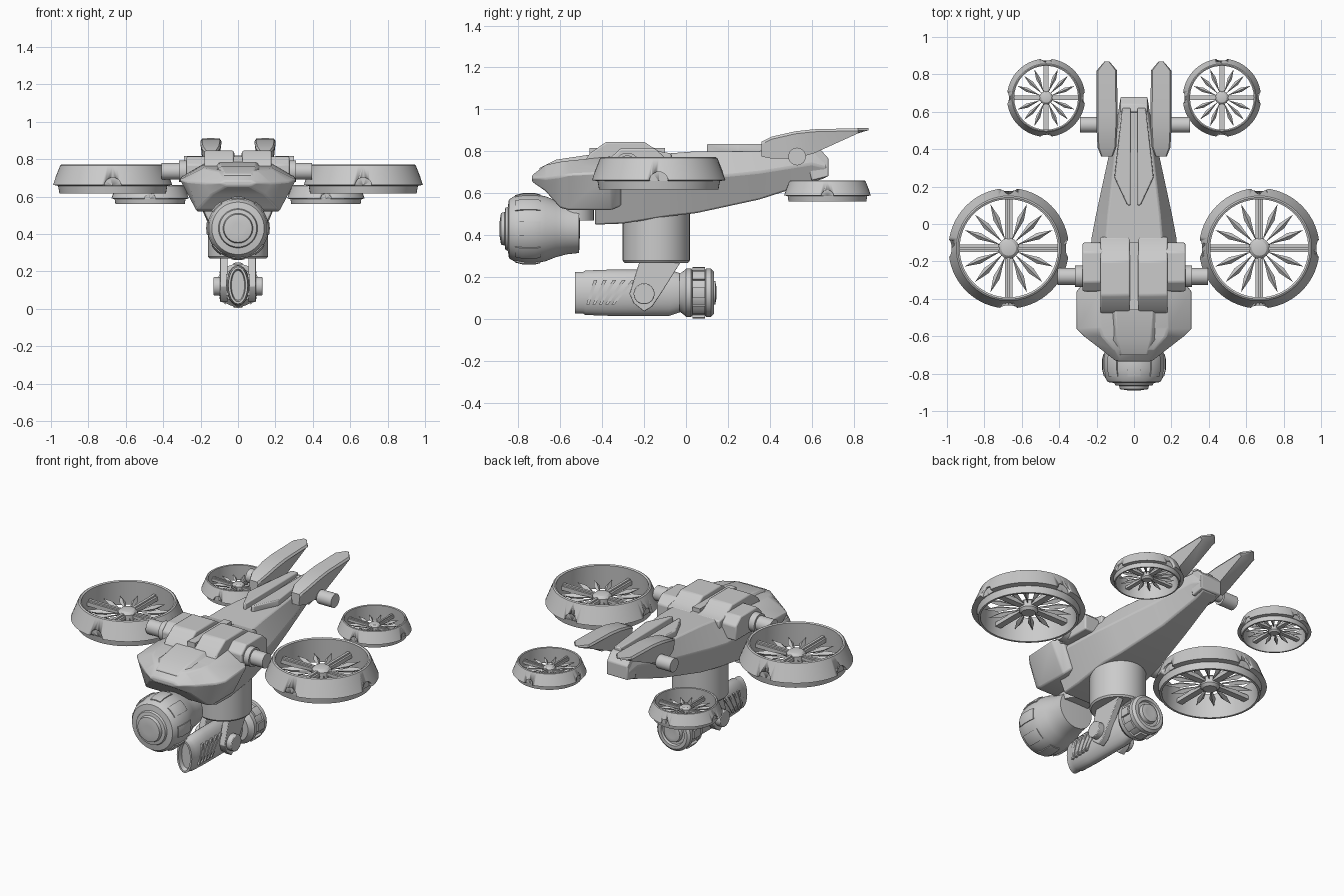
import bpy, bmesh
from math import sin, cos, pi, radians
from mathutils import Matrix, Vector

old = bpy.data.objects.get("Cube")
if old:
    bpy.data.objects.remove(old)

grey = bpy.data.materials.new("light grey")
grey.use_nodes = True
grey.diffuse_color = (0.6, 0.6, 0.6, 1)
grey.node_tree.nodes["Principled BSDF"].inputs["Base Color"].default_value = (0.6, 0.6, 0.6, 1)

T = Matrix.Translation
ALONG_Y = Matrix.Rotation(-pi / 2, 4, 'X')   # local z becomes +y
ALONG_X = Matrix.Rotation(pi / 2, 4, 'Y')    # local z becomes +x


def finish(bm, name, bevel=0):
    bmesh.ops.remove_doubles(bm, verts=bm.verts, dist=1e-5)
    bmesh.ops.recalc_face_normals(bm, faces=bm.faces)
    me = bpy.data.meshes.new(name)
    bm.to_mesh(me)
    bm.free()
    me.materials.append(grey)
    ob = bpy.data.objects.new(name, me)
    bpy.context.collection.objects.link(ob)
    bpy.ops.object.select_all(action='DESELECT')
    ob.select_set(True)
    bpy.context.view_layer.objects.active = ob
    if bevel:
        mod = ob.modifiers.new("edge", 'BEVEL')
        mod.width = bevel
        mod.segments = 2
        mod.limit_method = 'ANGLE'
    bpy.ops.object.shade_smooth_by_angle(angle=radians(32))
    return ob


def skin(bm, rings, wrap=False, caps=True):
    """Join equal closed rings of points with quads."""
    rows = [[bm.verts.new(p) for p in ring] for ring in rings]
    pairs = list(zip(rows, rows[1:])) + ([(rows[-1], rows[0])] if wrap else [])
    for a, b in pairs:
        for i in range(len(a)):
            j = (i + 1) % len(a)
            bm.faces.new((a[i], a[j], b[j], b[i]))
    if caps and not wrap:
        bm.faces.new(rows[0])
        bm.faces.new(rows[-1])


def revolve(bm, prof, mat, segs=48, start=0, sweep=360):
    """Turn a closed (radius, height) profile about local z."""
    full = sweep == 360
    rings = []
    for k in range(segs if full else segs + 1):
        a = radians(start + sweep * k / segs)
        rings.append([mat @ Vector((r * cos(a), r * sin(a), z)) for r, z in prof])
    skin(bm, rings, wrap=full)


def tube(bm, mat, r, z0, z1, segs=32):
    revolve(bm, [(0, z0), (r, z0), (r, z1), (0, z1)], mat, segs)


def prism(bm, pts, x0, x1):
    """Side outline of (y, z) points pushed from x0 to x1."""
    skin(bm, [[(x, y, z) for y, z in pts] for x in (x0, x1)])


def box(bm, x0, x1, y0, y1, z0, z1):
    prism(bm, [(y0, z0), (y1, z0), (y1, z1), (y0, z1)], x0, x1)


def loft(bm, stations):
    """Stations (y, xb, zb, xm, zm, xt, zt), mirrored across x."""
    rings = []
    for y, xb, zb, xm, zm, xt, zt in stations:
        half = [(xb, zb), (xm, zm), (xt, zt)]
        rings.append([(x, y, z) for x, z in half] + [(-x, y, z) for x, z in half[::-1]])
    skin(bm, rings)


# Fuselage
bm = bmesh.new()
loft(bm, [(-.435, .15, .45, .24, .64, .17, .77), (-.3, .16, .455, .24, .66, .17, .79),
          (-.08, .16, .49, .23, .66, .15, .79), (.05, .14, .505, .205, .67, .14, .80),
          (.35, .085, .57, .14, .70, .105, .80), (.6, .05, .65, .085, .74, .07, .81),
          (.67, .05, .675, .075, .72, .065, .765)])
finish(bm, "fuselage", .008)

# Hood with flared sides and beak
bm = bmesh.new()
loft(bm, [(-.735, .06, .655, .1, .67, .07, .685), (-.67, .14, .61, .18, .67, .11, .735),
          (-.6, .215, .53, .27, .68, .17, .75), (-.56, .22, .52, .31, .69, .18, .755),
          (-.36, .22, .52, .31, .70, .18, .775), (-.31, .2, .54, .27, .70, .17, .78)])
finish(bm, "hood", .008)
bm = bmesh.new()
loft(bm, [(-.7, .05, .66, .09, .70, .07, .72), (-.62, .08, .70, .12, .74, .09, .76),
          (-.45, .1, .72, .13, .75, .1, .785)])
finish(bm, "brow_plate", .005)

# Cabin armour, side mounts, arms and spine plates
for side, s in (("left", 1), ("right", -1)):
    bm = bmesh.new()
    prism(bm, [(-.49, .74), (-.46, .79), (-.38, .845), (-.2, .845), (-.13, .80), (-.07, .79), (-.07, .74)],
          s * .022, s * .18)
    finish(bm, side + "_cabin_panel", .008)
    bm = bmesh.new()
    prism(bm, [(-.36, .68), (-.36, .77), (-.31, .815), (-.15, .815), (-.1, .77), (-.1, .68)],
          s * .16, s * .275)
    finish(bm, side + "_arm_mount", .008)
    bm = bmesh.new()
    tube(bm, T((s * .33, -.28, .735)) @ ALONG_X, .045, -.08, .065)
    tube(bm, T((s * .285, -.28, .735)) @ ALONG_X, .058, -.03, .025)
    finish(bm, side + "_front_arm")
    bm = bmesh.new()
    tube(bm, T((s * .2, .53, .775)) @ ALONG_X, .028, -.08, .1)
    tube(bm, T((s * .245, .53, .775)) @ ALONG_X, .042, -.045, .055)
    finish(bm, side + "_rear_arm")
    bm = bmesh.new()
    plan = [(.018, .62), (.062, .62), (.105, .25), (.035, .1), (.018, .1)]
    skin(bm, [[(s * x, y, z) for x, y in plan] for z in (.77, .835)])
    finish(bm, side + "_spine_plate", .006)

    # Tail fin: swept sections ending in a blunt chevron
    bm = bmesh.new()
    rings = []
    for y, w, zb, zt in ((.36, .03, .775, .845), (.41, .05, .765, .87), (.52, .056, .765, .895),
                         (.61, .056, .79, .905), (.82, .055, .885, .91), (.87, .012, .906, .912)):
        c = .145
        rings.append([(s * (c + dx * w), y, z) for dx, z in
                      ((-.75, zb), (.75, zb), (1, zt - .012), (.85, zt), (-.85, zt), (-1, zt - .012))])
    skin(bm, rings)
    finish(bm, side + "_tail_fin")

bm = bmesh.new()
box(bm, -.025, .025, -.46, -.1, .74, .815)
finish(bm, "cabin_rib")
bm = bmesh.new()
prism(bm, [(.58, .74), (.6, .82), (.64, .81), (.68, .765), (.68, .68), (.6, .66)], -.072, .072)
finish(bm, "tail_block", .006)


# Ducted rotors
def rotor(name, x, y, z, k):
    base = T((x, y, z)) @ Matrix.Scale(k, 4)
    bm = bmesh.new()
    revolve(bm, [(.262, .15), (.272, .155), (.28, .15), (.322, .045), (.292, .04), (.285, 0), (.272, 0)],
            base, 64)
    for q in range(4):   # raised skirt panels
        revolve(bm, [(.272, .13), (.276, .155), (.285, .151), (.33, .038), (.3, .036)],
                base, 12, 20 + 90 * q, 50)
    ring = finish(bm, name + "_duct")
    cut = bmesh.new()
    for q in range(4):
        tube(cut, base @ Matrix.Rotation(q * pi / 2, 4, 'Z') @ T((0, 0, .04)) @ ALONG_X, .045, .296, .4, 20)
    cutter = finish(cut, name + "_notch_cutter")
    mod = ring.modifiers.new("notches", 'BOOLEAN')
    mod.object = cutter
    mod.solver = 'EXACT'
    bpy.context.view_layer.objects.active = ring
    bpy.ops.object.modifier_apply(modifier="notches")
    bpy.data.objects.remove(cutter)

    bm = bmesh.new()
    revolve(bm, [(0, .03), (.04, .03), (.055, .045), (.055, .085), (.04, .1), (0, .108)], base, 24)
    for q in range(4):   # support spokes
        start = len(bm.verts)
        box(bm, .04, .268, -.02, .02, .055, .08)
        box(bm, .04, .268, -.008, .008, .08, .09)
        bm.verts.ensure_lookup_table()
        bmesh.ops.transform(bm, matrix=base @ Matrix.Rotation(q * pi / 2, 4, 'Z'), verts=bm.verts[start:])
    finish(bm, name + "_hub_and_spokes")
    bm = bmesh.new()
    for i in range(16):
        if i % 4:
            m = base @ Matrix.Rotation(i * pi / 8, 4, 'Z') @ T((0, 0, .065)) @ ALONG_X
            revolve(bm, [(0, .045), (.007, .1), (.018, .17), (0, .255)], m, 4)
    finish(bm, name + "_blades")


for side, s in (("left", 1), ("right", -1)):
    rotor(side + "_front_rotor", s * .67, -.13, .617, 1)
    rotor(side + "_rear_rotor", s * .47, .675, .56, .65)

# Nose sensor ball
bm = bmesh.new()
m = T((0, 0, .43)) @ ALONG_Y
revolve(bm, [(0, -.885), (.03, -.89), (.075, -.883), (.08, -.865), (.1, -.862), (.105, -.85), (.14, -.845),
             (.155, -.82), (.164, -.77), (.164, -.72), (.155, -.67), (.135, -.62), (.122, -.57),
             (.115, -.51), (0, -.505)], m)
finish(bm, "sensor_ball")
bm = bmesh.new()
for i in range(8):
    revolve(bm, [(.15, -.815), (.161, -.815), (.17, -.78), (.17, -.72), (.164, -.695), (.15, -.695)],
            m, 6, 45 * i - 12, 24)
finish(bm, "sensor_ball_panels")
bm = bmesh.new()
tube(bm, T((0, -.53, .5)), .09, -.03, .14)
finish(bm, "sensor_neck")

# Belly turret
bm = bmesh.new()
revolve(bm, [(0, .268), (.152, .268), (.16, .278), (.16, .52), (0, .52)], T((0, -.142, 0)), 64)
finish(bm, "turret_drum")
bm = bmesh.new()
for s in (1, -1):
    prism(bm, [(-.22, .28), (-.02, .28), (-.12, .12), (-.16, .06), (-.2, .035), (-.25, .075), (-.27, .12)],
          s * .055, s * .095)
    tube(bm, T((s * .1, -.2, .12)) @ ALONG_X, .05, -.03, .03)
finish(bm, "turret_yoke", .004)

# Oval gun pod with fanned vent slats
bm = bmesh.new()
rings = []
for y, w, h in ((-.505, .02, .05), (-.505, .035, .08), (-.53, .04, .088), (-.53, .052, .1),
                (-.49, .056, .1), (-.48, .06, .106), (-.37, .062, .11), (-.08, .062, .11), (-.02, .05, .09)):
    rings.append([(w * cos(a * pi / 12), y, .125 + h * sin(a * pi / 12)) for a in range(24)])
skin(bm, rings)
finish(bm, "gun_pod")
bm = bmesh.new()
for s in (1, -1):
    for i in range(5):
        y0, y1 = -.475 + .03 * i, -.44 + .045 * i
        prism(bm, [(y0, .07), (y0 + .014, .07), (y1 + .016, .185), (y1, .185)], s * .05, s * .064)
finish(bm, "gun_vent_slats")

# Rear camera drum with stepped lens
bm = bmesh.new()
m = T((0, 0, .125)) @ ALONG_Y
revolve(bm, [(0, -.03), (.09, -.03), (.105, -.01), (.115, 0), (.115, .025), (.108, .03), (.108, .09), (.115, .095),
             (.115, .12), (.1, .133), (.08, .133), (.075, .12), (.06, .12), (.055, .14), (.03, .145), (0, .135)], m)
for i in range(8):
    revolve(bm, [(.1, .03), (.122, .03), (.122, .09), (.1, .09)], m, 4, 45 * i - 12, 24)
finish(bm, "rear_camera")
